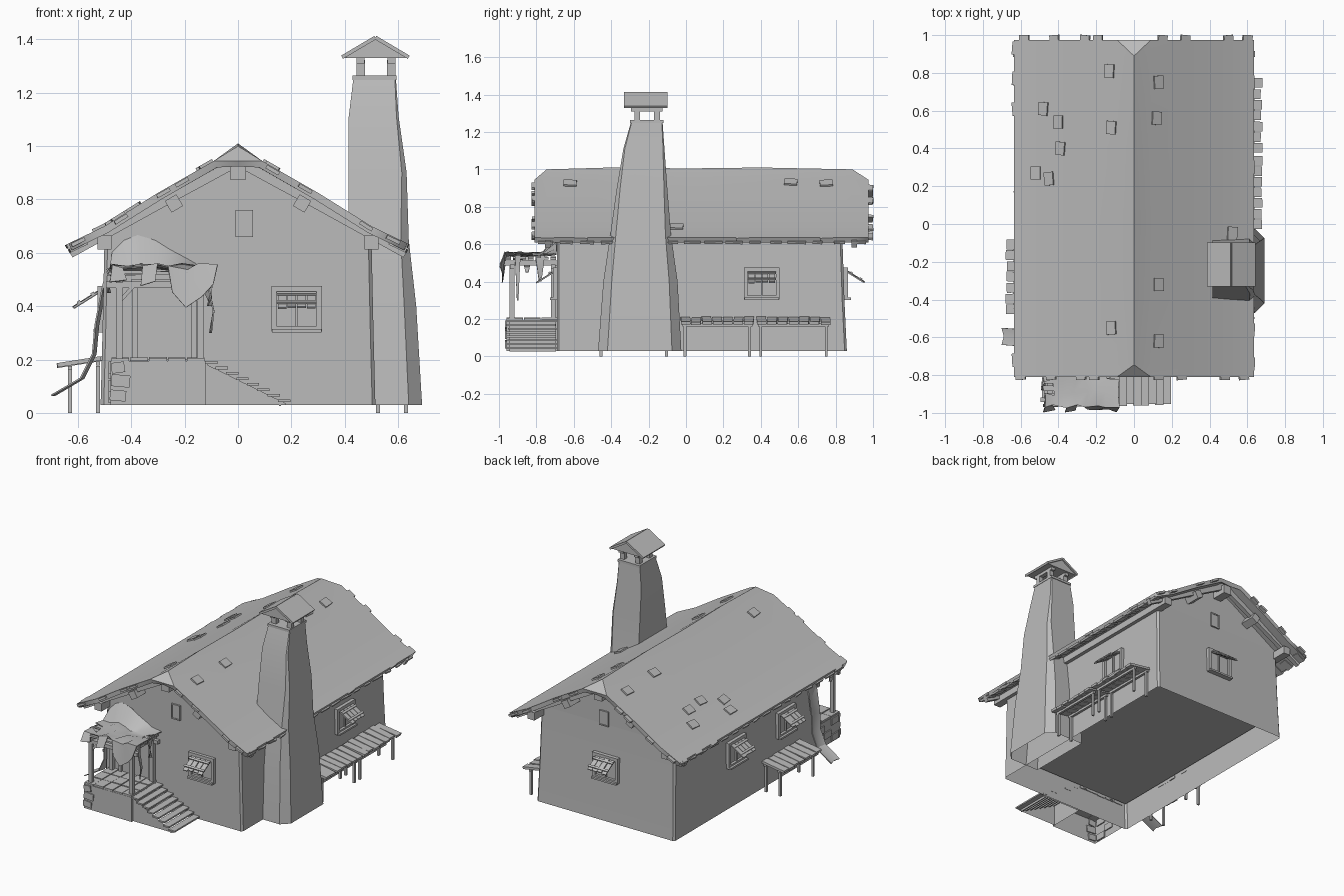
import bpy, bmesh, math, random
from mathutils import Matrix, Vector

if "Cube" in bpy.data.objects:
    bpy.data.objects.remove(bpy.data.objects["Cube"])

random.seed(4)
R = random.uniform
MAT = bpy.data.materials.new("plain grey")
MAT.diffuse_color = (0.5, 0.5, 0.5, 1)
MAT.use_nodes = True
MAT.node_tree.nodes["Principled BSDF"].inputs["Base Color"].default_value = MAT.diffuse_color
I = Matrix.Identity(4)


def rot(deg, axis):
    return Matrix.Rotation(math.radians(deg), 4, axis)


def box(bm, c, s, r=I, m=I):
    return bmesh.ops.create_cube(bm, size=1, matrix=m @ Matrix.Translation(c) @ r @ Matrix.Diagonal((*s, 1)))


def bar(bm, a, b, w, h):
    """Box running from a to b; w is its horizontal width."""
    a, b = Vector(a), Vector(b)
    d = b - a
    box(bm, (a + b) / 2, (d.length, w, h), d.to_track_quat('X', 'Z').to_matrix().to_4x4())


def finish(bm, name, thick=0, offset=0, fix=True):
    if fix:
        bmesh.ops.recalc_face_normals(bm, faces=bm.faces)
    for f in bm.faces:
        f.smooth = True
    for e in bm.edges:
        e.smooth = e.calc_face_angle(9) < math.radians(30)
    me = bpy.data.meshes.new(name)
    bm.to_mesh(me)
    bm.free()
    me.materials.append(MAT)
    ob = bpy.data.objects.new(name, me)
    bpy.context.collection.objects.link(ob)
    if thick:
        mod = ob.modifiers.new("thickness", 'SOLIDIFY')
        mod.thickness, mod.offset = thick, offset


def grid(bm, nu, nv, fn, drop=lambda i, j: False):
    v = [[bm.verts.new(fn(i, j)) for j in range(nv)] for i in range(nu)]
    for i in range(nu - 1):
        for j in range(nv - 1):
            if not drop(i, j):
                bm.faces.new((v[i][j], v[i + 1][j], v[i + 1][j + 1], v[i][j + 1]))
    return v


def loft(bm, rings):
    v = [[bm.verts.new(p) for p in r] for r in rings]
    n = len(v[0])
    for a, b in zip(v, v[1:]):
        for i in range(n):
            bm.faces.new((a[i], a[(i + 1) % n], b[(i + 1) % n], b[i]))
    return v


def ring(x0, x1, y0, y1, z, c, all4=True):
    """Rectangle with cut corners; all4 False cuts only the two on +x."""
    left = [(x0, y1 - c, z), (x0, y0 + c, z), (x0 + c, y0, z)] if all4 else [(x0, y1, z), (x0, y0, z)]
    tail = [(x0 + c, y1, z)] if all4 else []
    return left + [(x1 - c, y0, z), (x1, y0 + c, z), (x1, y1 - c, z), (x1 - c, y1, z)] + tail


PROFILE = [(0, 1.01), (0.09, 0.945), (0.3, 0.825), (0.5, 0.70), (0.635, 0.635)]


def roof_z(x):
    x = min(abs(x), 0.66)
    for (a, za), (b, zb) in zip(PROFILE, PROFILE[1:]):
        if a <= x and (x <= b or b == 0.635):
            return za + (zb - za) * (x - a) / (b - a)


# walls with a slight flare and softened corners, open below, and gables
bm = bmesh.new()
loft(bm, [ring(-.515, .515, -.69, .86, .03, .012), ring(-.508, .508, -.69, .847, .3, .012),
          ring(-.5, .5, -.69, .835, .67, .012)])
for y in (-.69, .835):
    bm.faces.new([bm.verts.new(p) for p in ((-.49, y, .67), (.49, y, .67), (0, y, .97))])
finish(bm, "walls")
bm = bmesh.new()
box(bm, (0, .08, .22), (1.0, 1.52, .02))
finish(bm, "floor")

# roof with small clipped ridge ends
bm = bmesh.new()
xs = [-p[0] for p in PROFILE[:0:-1]] + [p[0] for p in PROFILE]
ys = [-.81, -.745, -.4, 0, .4, .89, .975]
caps = [.945, 1.0, 1.01, 1.005, 1.01, 1.0, .945]
v = grid(bm, 9, 7, lambda i, j: (xs[i], ys[j], min(roof_z(xs[i]), caps[j])))
for a, b in ((1, 0), (5, 6)):
    for i in (3, 5):
        bmesh.ops.connect_verts(bm, verts=[v[4][a], v[i][b]])
finish(bm, "roof", .028, -1, fix=False)

# loose shingles on the slopes and along the edges
bm = bmesh.new()


def shingle(x, y, lift=.006, w=.055, l=.07):
    t = math.degrees(math.atan((roof_z(abs(x) + .01) - roof_z(abs(x) - .01)) / .02))
    box(bm, (x, y, roof_z(x) + lift), (w, l, .014), rot(-t if x > 0 else t, 'Y') @ rot(R(-6, 6), 'Z'))


for x, y in [(-.13, .81), (-.48, .61), (-.4, .54), (-.12, .51), (-.39, .4), (-.52, .27), (-.45, .24),
             (-.12, -.55), (.13, .75), (.12, .56), (.13, -.32), (.13, -.62), (.52, -.05)]:
    shingle(x, y, .003)
for y in (.93, .77, .61, -.72):
    shingle(-.618, y, -.008)
for y in (.75, .3, -.56, -.74):
    shingle(.612, y, -.008)
for x in (-.58, -.42, -.26, -.19, .15, .27, .5, .6):
    shingle(x, .965, -.012)
    shingle(x - .02, -.79, -.012)
for s in (-1, 1):
    for k in range(16):
        shingle(s * .6, -.75 + k * .112, -.03, .07, R(.05, .1))
finish(bm, "shingles")

# purlins and gable rafters
bm = bmesh.new()
for x, z, s, r in [(0, .905, .06, 0), (.24, .785, .05, 30), (-.24, .785, .05, -30),
                   (.5, .638, .052, 0), (-.5, .638, .052, 0)]:
    box(bm, (x, .08, z), (s, 1.72, s), rot(r, 'Y'))
for s in (-1, 1):
    for y in (-.74, .9):
        bar(bm, (0, y, .945), (s * .3, y, .782), .03, .04)
        bar(bm, (s * .3, y, .782), (s * .63, y, .6), .03, .04)
finish(bm, "roof_timbers")

# chimney stack with softened outer corners, open below
bm = bmesh.new()
v = loft(bm, [ring(.42, .69, -.47, -.025, .03, .05, False), ring(.42, .668, -.442, -.045, .4, .045, False),
              ring(.415, .64, -.405, -.08, .65, .03, False), ring(.415, .632, -.37, -.1, .9, .018, False),
              ring(.415, .602, -.335, -.115, 1.11, .008, False), ring(.432, .592, -.295, -.125, 1.25, .004, False)])
bm.faces.new(v[-1])
finish(bm, "chimney")

# chimney cap on four posts
bm = bmesh.new()
box(bm, (.512, -.21, 1.256), (.165, .18, .016))
for x in (.46, .575):
    for y in (-.26, -.155):
        box(bm, (x, y, 1.29), (.032, .03, .065))
    box(bm, (x, -.21, 1.32), (.03, .17, .02))
tri = [[(.4, y, 1.33), (.63, y, 1.33), (.515, y, 1.405)] for y in (-.32, -.11)]
for ends in loft(bm, tri):
    bm.faces.new(ends)
for s in (-1, 1):
    bar(bm, (.515, -.215, 1.407), (.515 + s * .125, -.215, 1.333), .232, .014)
finish(bm, "chimney_cap")


# windows with propped slatted shutters; local -y is outward
def window(name, m):
    bm = bmesh.new()
    box(bm, (0, 0, .39), (.17, .008, .15), m=m)
    for s in (-1, 1):
        box(bm, (s * .085, -.006, .39), (.02, .03, .17), m=m)
        box(bm, (0, -.006, .39 + s * .075), (.19, .03, .02), m=m)
    box(bm, (0, -.006, .39), (.01, .016, .15), m=m)
    box(bm, (0, -.014, .308), (.185, .045, .012), m=m)
    h = m @ Matrix.Translation((0, -.015, .455)) @ rot(32, 'X')
    for k in range(4):
        box(bm, (-.054 + k * .036, -.055, R(-.003, .003)), (.032, R(.105, .12), .007), m=h)
    for y in (-.025, -.085):
        box(bm, (0, y, .007), (.15, .014, .008), m=h)
    finish(bm, name)


for name, x, y, r in [("front_window", .22, -.69, 0), ("back_window", 0, .845, 180), ("right_window", .506, .405, 90),
                      ("left_window_back", -.506, .2, -90), ("left_window_front", -.506, -.33, -90)]:
    window(name, Matrix.Translation((x, y, 0)) @ rot(r, 'Z'))
bm = bmesh.new()
for y in (-.692, .836):
    box(bm, (.023, y, .71), (.05, .012, .085))
    for s in (-1, 1):
        box(bm, (.023 + s * .029, y, .71), (.008, .02, .1))
        box(bm, (.023, y, .71 + s * .046), (.06, .02, .008))
finish(bm, "attic_windows")


# plank benches beside the walls
def bench(name, s, y0, y1):
    bm = bmesh.new()
    w = (y1 - y0) / 7
    for k in range(7):
        box(bm, (s * (.592 + R(-.004, .006)), y0 + w * (k + .5), .19 + R(-.002, .002)),
            (.165, w - .006, .016), rot(s * 9, 'Y') @ rot(R(-2, 2), 'Z'))
    for x, z in ((.525, .185), (.63, .168)):
        box(bm, (s * x, (y0 + y1) / 2, z), (.016, y1 - y0 - .02, .016))
        for y in (y0 + .025, y1 - .025):
            box(bm, (s * x, y, .088), (.015, .015, .176))
    finish(bm, name)


bench("right_bench_front", 1, -.03, .365)
bench("right_bench_back", 1, .375, .775)
bench("left_bench", -1, -.48, -.08)

# porch base open below, facing stones and floor planks
bm = bmesh.new()
box(bm, (-.3, -.825, .112), (.355, .27, .165))
bmesh.ops.delete(bm, geom=[f for f in bm.faces if f.calc_center_median().z < .04], context='FACES_ONLY')
for x, z, w, h in [(-.45, .17, .05, .04), (-.44, .12, .07, .045), (-.45, .065, .06, .04)]:
    box(bm, (x, -.96, z), (w, .016, h), rot(R(-8, 8), 'Y'))
for y, z in [(-.9, .17), (-.82, .1), (-.9, .06), (-.75, .15)]:
    box(bm, (-.478, y, z), (.016, .075, .045))
for i in range(5):
    for j in range(3):
        box(bm, (-.442 + i * .071, -.915 + j * .093, .2 + R(-.002, .003)), (.066, .087, .012))
finish(bm, "porch_base")

# stairs descending to the right, open below
bm = bmesh.new()
for y in (-.945, -.7):
    bm.faces.new([bm.verts.new(p) for p in [(-.125, y, .03), (.18, y, .03), (.18, y, .035), (-.125, y, .185)]])
for k in range(8):
    box(bm, (-.1 + k * .039, -.825 + R(-.006, .006), .189 - k * .0205), (.046, .265, .01))
    box(bm, (-.116 + k * .039, -.82, .18 - k * .0205), (.008, .25, .022))
finish(bm, "stairs")

# porch posts, beams, braces and roof slats
bm = bmesh.new()
for x in (-.445, -.14):
    for y in (-.93, -.71):
        box(bm, (x, y, .345), (.026, .026, .29))
    box(bm, (x, -.825, .5), (.026, .3, .026))
for y in (-.93, -.71):
    box(bm, (-.295, y, .48), (.4, .024, .024))
    for s in (-1, 1):
        bar(bm, (-.292 + s * .15, y, .42), (-.292 + s * .1, y, .475), .014, .014)
for k in range(7):
    box(bm, (-.295, -.95 + k * .04, .525), (.38 + R(-.03, .03), .03, .012), rot(R(-2, 2), 'Y'))
finish(bm, "porch_frame")

# front door
bm = bmesh.new()
box(bm, (-.275, -.692, .34), (.2, .012, .28))
for s in (-1, 1):
    box(bm, (-.275 + s * .11, -.695, .345), (.02, .03, .29))
box(bm, (-.275, -.695, .49), (.25, .03, .022))
finish(bm, "door")

# torn cloth over the porch, hanging scraps and side drape
bm = bmesh.new()
rise = [.60, .645, .665, .645, .61, .575, .555, .545]
lip = [.5, .5, .48, .49, .46, .40, .45, .5]


def canopy(i, j):
    x = -.48 + i * .056 + R(-.012, .012)
    if j == 5:
        return (x, -.692, rise[i])
    if j == 0:
        return (x, -.985 + R(-.012, .012), lip[i] + R(-.02, .02))
    return (x, -1.03 + j * .066 + R(-.014, .014), .545 + R(-.014, .014))


grid(bm, 8, 6, canopy, lambda i, j: (i, j) in {(1, 0), (3, 0), (6, 3), (0, 2)})
for x, y, top, low, w in [(-.1, -.9, .54, .3, .03), (-.11, -.78, .54, .4, .05), (-.48, -.85, .54, .45, .06)]:
    grid(bm, 2, 4, lambda i, j: (x + R(-.012, .012), y + (i - .5) * w * (1 - j * .25), top + (low - top) * j / 3))
path = [(-.47, .58), (-.5, .46), (-.525, .33), (-.535, .22), (-.58, .13), (-.69, .065)]
grid(bm, 3, 6, lambda i, j: (path[j][0] + (.012 if i == 1 else 0) - .01, -.68 + i * .045 + j * .008, path[j][1]))
finish(bm, "torn_cloth", .006)
